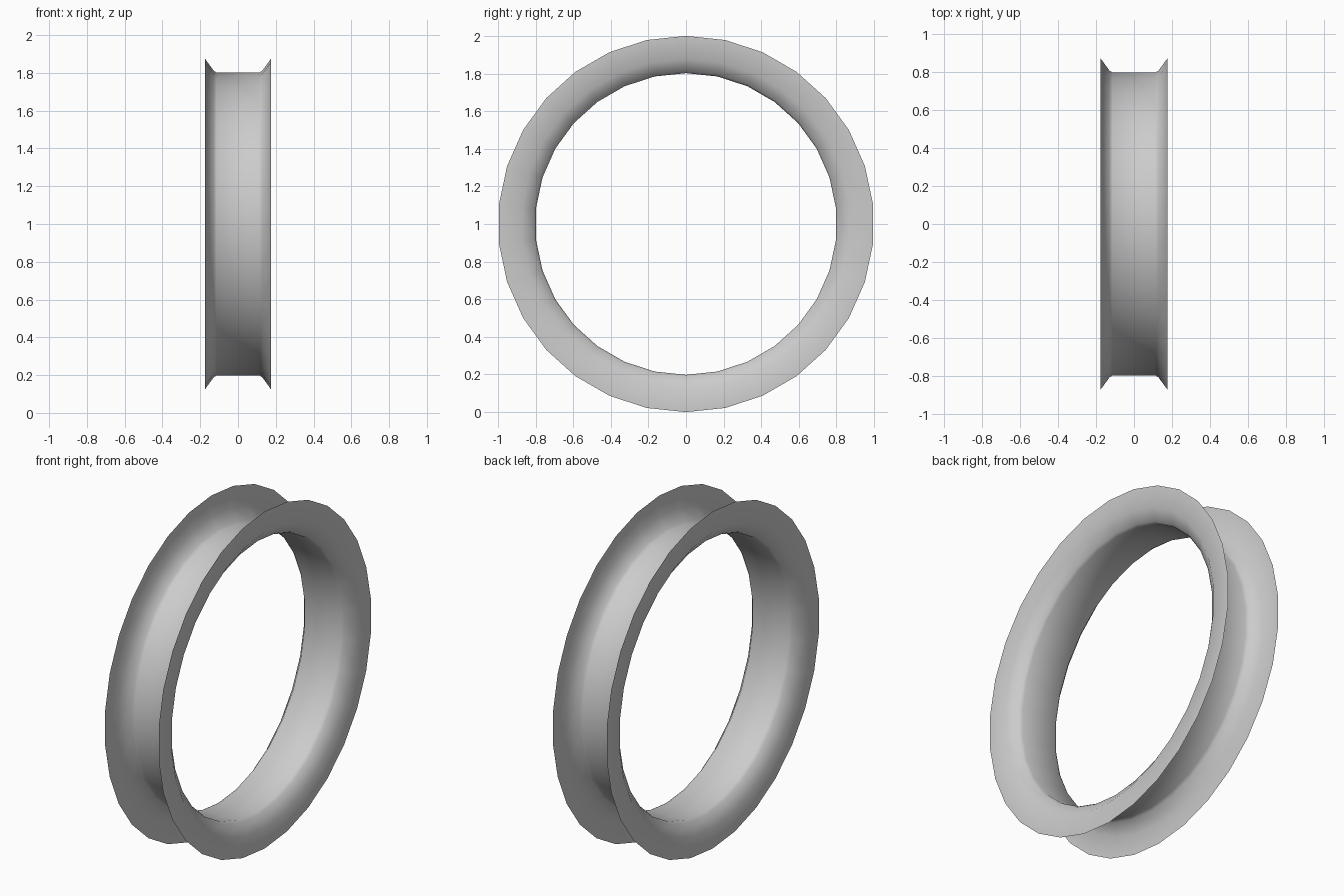
import bpy, bmesh
from math import sin, cos, tau

if "Cube" in bpy.data.objects:
    bpy.data.objects.remove(bpy.data.objects["Cube"])

SIDES = 30
# half profile (x, radius): barrel edge, rounded flare, flat flange
half = [(0.113, 0.802), (0.129, 0.812), (0.176, 0.877), (0.176, 1.0)]
profile = [(-x, r) for x, r in reversed(half)] + half

# spin the profile around the x axis as a thin sheet
bm = bmesh.new()
rings = []
for x, r in profile:
    rings.append([bm.verts.new((x, r * sin(tau * i / SIDES), 1 + r * cos(tau * i / SIDES)))
                  for i in range(SIDES)])
for a, b in zip(rings, rings[1:]):
    for i in range(SIDES):
        j = (i + 1) % SIDES
        face = bm.faces.new((a[i], a[j], b[j], b[i]))
        face.smooth = True
bmesh.ops.recalc_face_normals(bm, faces=bm.faces)

mesh = bpy.data.meshes.new("flanged_rim")
bm.to_mesh(mesh)
bm.free()
rim = bpy.data.objects.new("flanged_rim", mesh)
bpy.context.collection.objects.link(rim)
